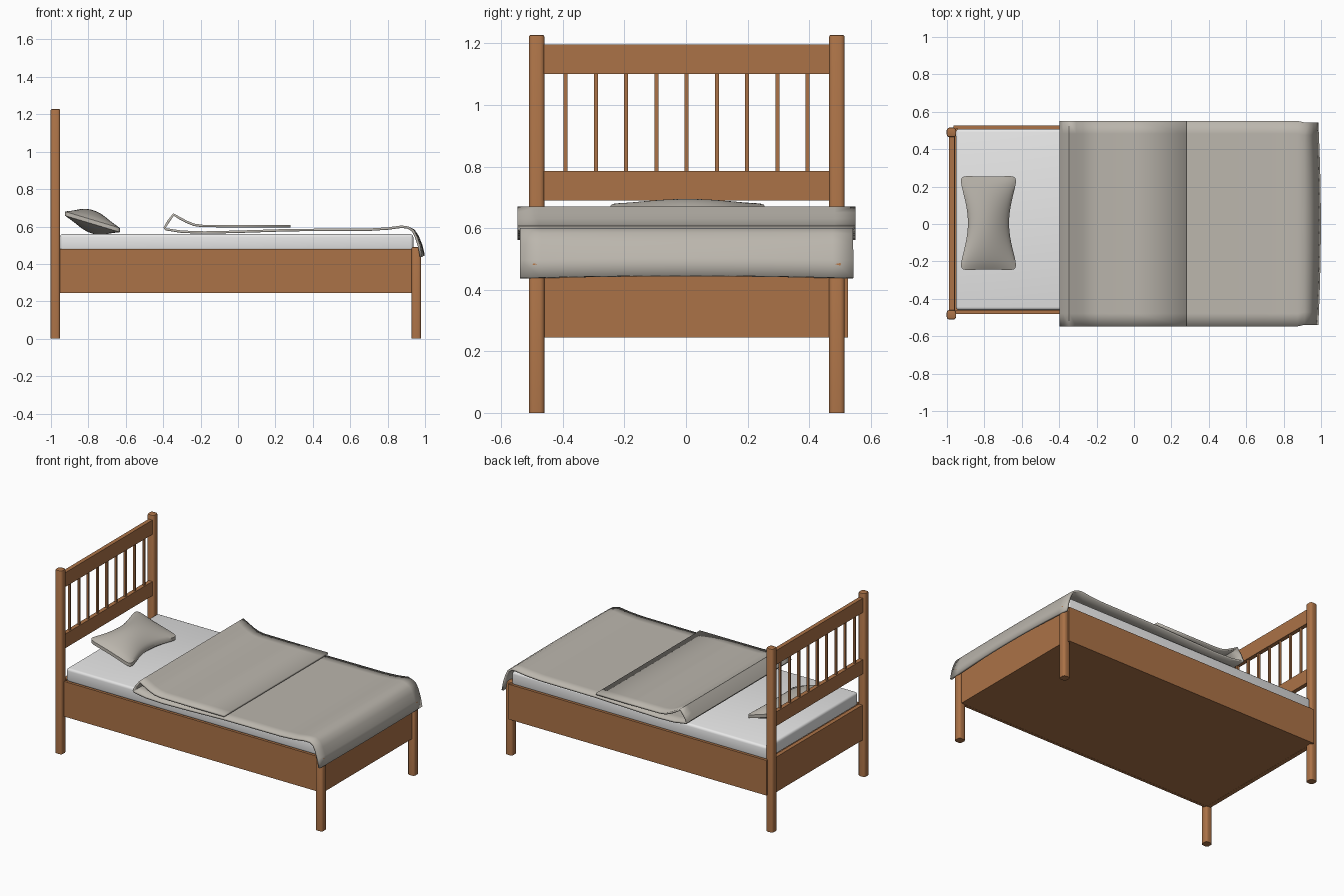
import bpy, bmesh, math

if "Cube" in bpy.data.objects:
    bpy.data.objects.remove(bpy.data.objects["Cube"])


def material(name, rgb):
    m = bpy.data.materials.new(name)
    m.diffuse_color = (*rgb, 1)
    m.use_nodes = True
    m.node_tree.nodes["Principled BSDF"].inputs["Base Color"].default_value = m.diffuse_color
    return m


WOOD = material("warm wood", (0.41, 0.17, 0.063))
SHEET = material("white sheet", (0.80, 0.80, 0.80))
CLOTH = material("grey linen", (0.50, 0.47, 0.42))


def finish(name, bm, mat, smooth=None):
    bmesh.ops.recalc_face_normals(bm, faces=bm.faces)
    me = bpy.data.meshes.new(name)
    bm.to_mesh(me)
    bm.free()
    me.materials.append(mat)
    ob = bpy.data.objects.new(name, me)
    bpy.context.collection.objects.link(ob)
    if smooth:
        bpy.ops.object.select_all(action='DESELECT')
        ob.select_set(True)
        bpy.context.view_layer.objects.active = ob
        bpy.ops.object.shade_smooth_by_angle(angle=math.radians(smooth))
    return ob


def box(name, x, y, z, mat, bevel=0, segs=2, upright_only=False):
    bm = bmesh.new()
    bmesh.ops.create_cube(bm, size=1)
    for v in bm.verts:
        v.co = [(a + b) / 2 + c * (b - a) for (a, b), c in zip((x, y, z), v.co)]
    if bevel:
        edges = [e for e in bm.edges if not upright_only
                 or abs(e.verts[0].co.z - e.verts[1].co.z) > 0.01]
        bmesh.ops.bevel(bm, geom=edges, offset=bevel, segments=segs,
                        profile=0.5, affect='EDGES')
    return finish(name, bm, mat, 40 if bevel else None)


def post(name, x, y, height):
    # Rounded square post with a slightly softened top
    bm = bmesh.new()
    r, c, n = 0.0255, 0.015, 3
    rings = [(0, 0), (height - 0.007, 0), (height - 0.002, 0.002), (height, 0.007)]
    loops = []
    for z, inset in rings:
        loop = []
        for k in range(4):
            for i in range(n + 1):
                a = math.pi / 2 * (k + i / n)
                sx, sy = [(1, 1), (-1, 1), (-1, -1), (1, -1)][k]
                px = sx * (r - c) + math.cos(a) * (c - inset)
                py = sy * (r - c) + math.sin(a) * (c - inset)
                loop.append(bm.verts.new((x + px, y + py, z)))
        loops.append(loop)
    for a, b in zip(loops, loops[1:]):
        for i in range(len(a)):
            j = (i + 1) % len(a)
            bm.faces.new((a[i], a[j], b[j], b[i]))
    bm.faces.new(loops[0][::-1])
    bm.faces.new(loops[-1])
    return finish(name, bm, WOOD, 40)


# Posts and legs
for side, y in (("front", -0.485), ("back", 0.49)):
    post(f"{side}_head_post", -0.976, y, 1.228)
    post(f"{side}_foot_leg", 0.954, y, 0.49)

# Bed frame: side rails, end boards and base
box("front_side_rail", (-0.965, 0.95), (-0.481, -0.463), (0.245, 0.48), WOOD)
box("back_side_rail", (-0.965, 0.95), (0.508, 0.526), (0.245, 0.48), WOOD)
box("head_end_board", (-0.985, -0.958), (-0.47, 0.475), (0.245, 0.48), WOOD)
box("foot_end_board", (0.935, 0.962), (-0.47, 0.475), (0.245, 0.48), WOOD)
box("bed_base", (-0.96, 0.94), (-0.465, 0.51), (0.246, 0.47), WOOD)

# Headboard rails and spindles
box("headboard_lower_rail", (-0.988, -0.96), (-0.47, 0.475), (0.69, 0.785), WOOD)
box("headboard_upper_rail", (-0.988, -0.96), (-0.47, 0.475), (1.10, 1.196), WOOD)
for i in range(9):
    y = 0.002 + (i - 4) * 0.0982
    box(f"headboard_spindle_{i + 1}", (-0.981, -0.967), (y - 0.0065, y + 0.0065),
        (0.78, 1.105), WOOD)

# Mattress
box("mattress", (-0.952, 0.937), (-0.46, 0.508), (0.47, 0.56), SHEET, 0.016, 3)

# Blanket: one sheet folded back near the head and hanging over the foot
path = [(0.28, 0.602), (0.0, 0.602), (-0.19, 0.603), (-0.235, 0.609), (-0.275, 0.625),
        (-0.312, 0.645), (-0.345, 0.664), (-0.372, 0.628), (-0.392, 0.594),
        (-0.385, 0.585), (-0.30, 0.572), (-0.18, 0.568), (0.0, 0.572), (0.28, 0.581),
        (0.70, 0.583), (0.80, 0.589), (0.875, 0.599), (0.91, 0.594), (0.935, 0.578),
        (0.952, 0.545), (0.968, 0.495), (0.979, 0.437)]
bm = bmesh.new()
rows = []
for j in range(17):
    t = j / 8 - 1
    bulge = 1 - t * t
    row = []
    for x, z in path:
        w = max(0, (x - 0.92) / 0.06)
        edge = 0.545 + (0.004 if x < 0.9 else -0.004)
        row.append(bm.verts.new((x + 0.014 * bulge * w, 0.002 + t * edge,
                                 z + 0.008 * bulge * w)))
    rows.append(row)
for a, b in zip(rows, rows[1:]):
    for i in range(len(path) - 1):
        bm.faces.new((a[i], a[i + 1], b[i + 1], b[i]))
blanket = finish("blanket", bm, CLOTH, 45)
solid = blanket.modifiers.new("thickness", 'SOLIDIFY')
solid.thickness = 0.013
solid.offset = 0

# Pillow: pinched cushion leaning down towards the foot
bm = bmesh.new()
N = 20
grids = []
for s in (1, -1):
    g = []
    for i in range(N + 1):
        u = i / N * 2 - 1
        line = []
        for j in range(N + 1):
            v = j / N * 2 - 1
            half = 0.156 - 0.046 * math.cos(v * math.pi / 2) ** 1.3
            corner = 1 - 0.07 * abs(u * v) ** 8
            x = u * half * corner
            y = v * (0.256 - 0.008 * (1 - u * u)) * corner
            puff = ((1 - u * u) * (1 - v * v)) ** 0.75
            z = 0.625 - 0.30 * x + s * (0.011 + 0.052 * puff)
            line.append(bm.verts.new((x - 0.778, y + 0.005, z)))
        g.append(line)
    grids.append(g)
    for i in range(N):
        for j in range(N):
            bm.faces.new((g[i][j], g[i + 1][j], g[i + 1][j + 1], g[i][j + 1]))
# Narrow side band of the pillow
rim = ([(i, 0) for i in range(N)] + [(N, j) for j in range(N)]
       + [(i, N) for i in range(N, 0, -1)] + [(0, j) for j in range(N, 0, -1)])
top, bottom = grids
for (a, b), (c, d) in zip(rim, rim[1:] + rim[:1]):
    bm.faces.new((top[a][b], top[c][d], bottom[c][d], bottom[a][b]))
finish("pillow", bm, CLOTH, 45)
